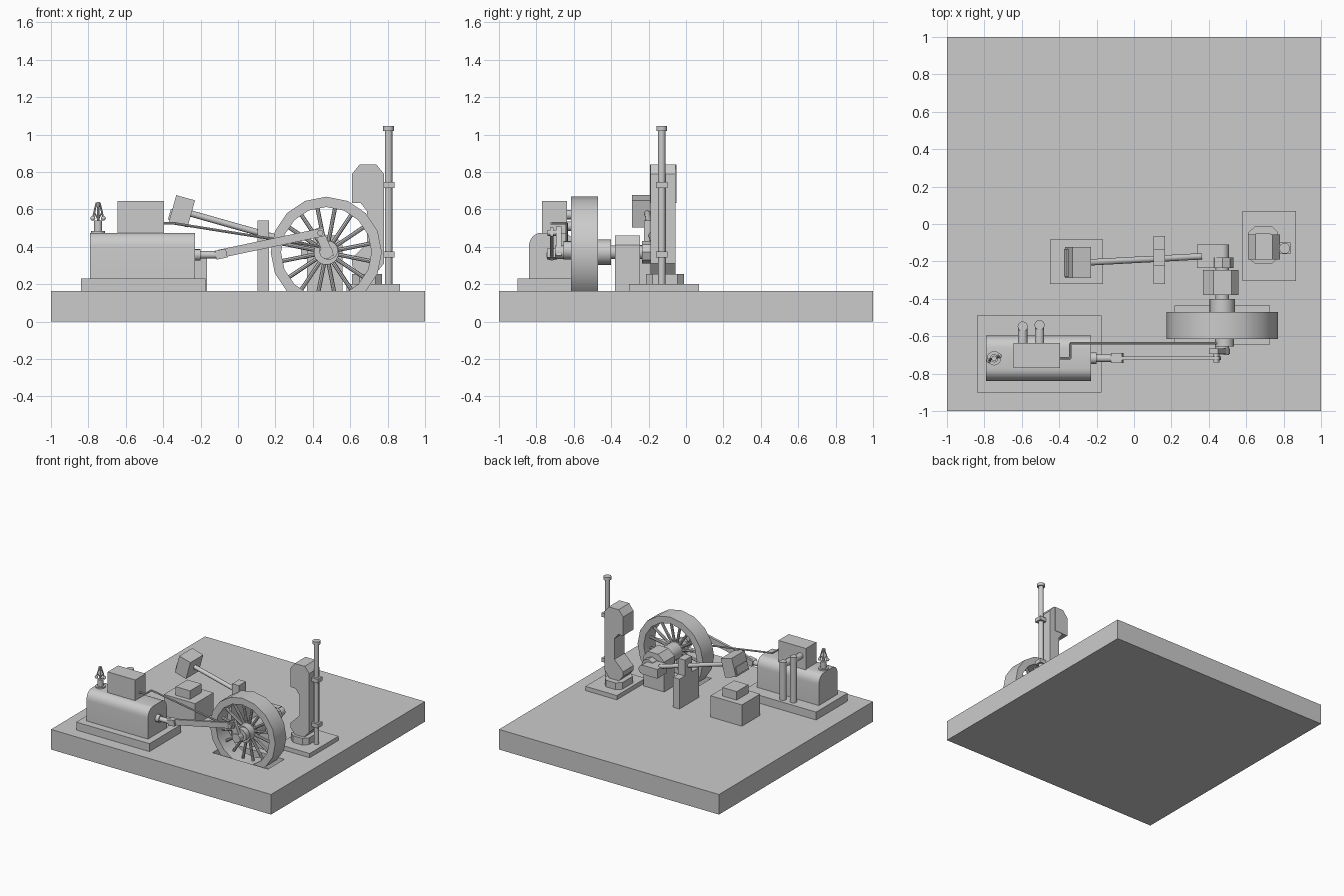
import bpy, bmesh, math
from mathutils import Vector, Matrix

cube = bpy.data.objects.get("Cube")
if cube:
    bpy.data.objects.remove(cube, do_unlink=True)

grey = bpy.data.materials.new("plain grey")
grey.use_nodes = True
GREY = (0.6, 0.6, 0.6, 1)
grey.diffuse_color = GREY
grey.node_tree.nodes["Principled BSDF"].inputs["Base Color"].default_value = GREY


def finish(name, bm, smooth=False):
    bmesh.ops.recalc_face_normals(bm, faces=bm.faces)
    me = bpy.data.meshes.new(name)
    bm.to_mesh(me)
    bm.free()
    me.materials.append(grey)
    ob = bpy.data.objects.new(name, me)
    bpy.context.scene.collection.objects.link(ob)
    if smooth:
        bpy.ops.object.select_all(action="DESELECT")
        ob.select_set(True)
        bpy.context.view_layer.objects.active = ob
        bpy.ops.object.shade_smooth_by_angle(angle=math.radians(35))
    return ob


def box(name, x, y, z, tilt=0):
    """Box from min/max ranges, optionally tilted about y."""
    bm = bmesh.new()
    bmesh.ops.create_cube(bm, size=1)
    size = Matrix.Diagonal((x[1] - x[0], y[1] - y[0], z[1] - z[0], 1))
    mid = Matrix.Translation((sum(x) / 2, sum(y) / 2, sum(z) / 2))
    bm.transform(mid @ Matrix.Rotation(tilt, 4, "Y") @ size)
    return finish(name, bm)


def rod(name, a, b, r, sides=16, r2=None):
    """Cylinder or cone between two points."""
    a, b = Vector(a), Vector(b)
    bm = bmesh.new()
    bmesh.ops.create_cone(bm, cap_ends=True, segments=sides, radius1=r,
                          radius2=r if r2 is None else r2, depth=(b - a).length)
    turn = (b - a).to_track_quat("Z", "Y").to_matrix().to_4x4()
    bm.transform(Matrix.Translation((a + b) / 2) @ turn)
    return finish(name, bm, True)


def bar(name, a, b, width, height):
    """Rectangular bar in an xz plane between two points."""
    a, b = Vector(a), Vector(b)
    d, m = b - a, (a + b) / 2
    h = d.length / 2
    return box(name, (m.x - h, m.x + h), (m.y - width / 2, m.y + width / 2),
               (m.z - height / 2, m.z + height / 2), -math.atan2(d.z, d.x))


def prism(name, pts, axis, lo, hi, smooth=False):
    """Extrude a 2D outline along one axis."""
    place = {"x": lambda p: (lo, p[0], p[1]), "y": lambda p: (p[0], lo, p[1]),
             "z": lambda p: (p[0], p[1], lo)}[axis]
    bm = bmesh.new()
    face = bm.faces.new([bm.verts.new(place(p)) for p in pts])
    out = bmesh.ops.extrude_face_region(bm, geom=[face])
    step = Vector([(hi - lo) if c == axis else 0 for c in "xyz"])
    bmesh.ops.translate(bm, vec=step, verts=[v for v in out["geom"] if isinstance(v, bmesh.types.BMVert)])
    return finish(name, bm, smooth)


def ball(name, at, r):
    bm = bmesh.new()
    bmesh.ops.create_uvsphere(bm, u_segments=12, v_segments=8, radius=r)
    bm.transform(Matrix.Translation(at))
    return finish(name, bm, True)


# Floor slab with the flywheel pit
FLOOR = 0.165
slab = box("floor_slab", (-1, 1), (-1, 1), (0, FLOOR))
cutter = box("pit_cutter", (0.22, 0.725), (-0.645, -0.435), (0.05, 0.3))
cutter.hide_render = True
cutter.hide_set(True)
cut = slab.modifiers.new("pit", "BOOLEAN")
cut.object, cut.operation, cut.solver = cutter, "DIFFERENCE", "EXACT"
bpy.context.view_layer.objects.active = slab
bpy.ops.object.modifier_apply(modifier="pit")
bpy.data.objects.remove(cutter, do_unlink=True)

# Steam engine: plinth, round-shouldered cylinder casing, steam chest
EY = -0.718
box("engine_plinth", (-0.84, -0.175), (-0.9, -0.49), (FLOOR, 0.23))
arch = [(EY - 0.122, 0.23)]
for side in (-1, 1):
    steps = range(7) if side < 0 else range(6, -1, -1)
    for i in steps:
        t = math.pi / 2 * i / 6
        arch.append((EY + side * (0.057 + 0.065 * math.cos(t)), 0.4 + 0.075 * math.sin(t)))
arch.append((EY + 0.122, 0.23))
prism("engine_casing", arch, "x", -0.79, -0.23, True)
box("steam_chest", (-0.645, -0.395), (-0.77, -0.635), (0.46, 0.645))

# Steam pipes behind the engine
for name, x, y, z in (("inlet_pipe", -0.595, -0.548, 0.572), ("exhaust_pipe", -0.505, -0.54, 0.51)):
    rod(name, (x, y, 0.23), (x, y, z + 0.03), 0.027)
    rod(name + "_branch", (x, y, z), (x, -0.65, z), 0.025)

# Governor with swinging balls
GX = -0.748
rod("governor_flange", (GX, EY, 0.47), (GX, EY, 0.485), 0.038)
rod("governor_pedestal", (GX, EY, 0.48), (GX, EY, 0.54), 0.022)
rod("governor_spindle", (GX, EY, 0.54), (GX, EY, 0.64), 0.007, 8)
rod("governor_cap", (GX, EY, 0.615), (GX, EY, 0.638), 0.014, 10)
for s in (-1, 1):
    end = (GX + s * 0.028, EY + s * 0.012, 0.553)
    rod("governor_arm", (GX + s * 0.01, EY, 0.63), end, 0.005, 8)
    rod("governor_link", (GX, EY, 0.545), (GX + s * 0.02, EY + s * 0.008, 0.585), 0.004, 8)
    ball("governor_ball", end, 0.013)

# Piston rod, crosshead, connecting rod and crank
WX, WZ = 0.472, 0.371
PIN = (0.44, -0.72, 0.475)
rod("piston_gland", (-0.235, EY, 0.357), (-0.2, EY, 0.357), 0.03)
rod("piston_rod", (-0.23, EY, 0.357), (-0.1, EY, 0.357), 0.02)
box("crosshead", (-0.12, -0.06), (-0.742, -0.69), (0.337, 0.385), -0.2)
bar("connecting_rod", (-0.1, EY, 0.362), (0.46, EY, 0.48), 0.02, 0.045)
bar("crank_arm", (0.425, -0.68, 0.5), (0.49, -0.68, 0.345), 0.03, 0.05)
rod("crank_pin", (PIN[0], -0.74, PIN[2]), (PIN[0], -0.665, PIN[2]), 0.016)

# Valve gear
VY = -0.638
rod("valve_stem", (-0.4, EY, 0.525), (-0.34, EY, 0.525), 0.007, 8)
rod("valve_cross_link", (-0.34, EY, 0.525), (-0.34, VY, 0.525), 0.007, 8)
rod("valve_rod", (-0.34, VY, 0.525), (0.45, VY, 0.4), 0.007, 8)
rod("eccentric", (WX + 0.012, -0.655, WZ + 0.01), (WX + 0.012, -0.612, WZ + 0.01), 0.05)

# Flywheel: rim, spokes and hub on the main shaft
SIDES, SPOKES = 16, 16
bm = bmesh.new()
rings = []
for i in range(SIDES):
    a = math.tau * i / SIDES
    rings.append([bm.verts.new((WX + r * math.cos(a), y, WZ + r * math.sin(a)))
                  for r, y in ((0.297, -0.615), (0.297, -0.47), (0.242, -0.47), (0.242, -0.615))])
for i in range(SIDES):
    p, q = rings[i], rings[(i + 1) % SIDES]
    for k in range(4):
        bm.faces.new((p[k], q[k], q[(k + 1) % 4], p[(k + 1) % 4]))
finish("flywheel_rim", bm, True)
for i in range(SPOKES):
    a = math.tau * (i + 0.5) / SPOKES
    c, s = math.cos(a), math.sin(a)
    rod("flywheel_spoke", (WX + 0.05 * c, -0.542, WZ + 0.05 * s),
        (WX + 0.25 * c, -0.542, WZ + 0.25 * s), 0.011, 8)
rod("flywheel_hub", (WX, -0.61, WZ), (WX, -0.4, WZ), 0.067, 20)
rod("main_shaft", (WX, -0.7, WZ), (WX, -0.11, WZ), 0.036, 20)

# Main bearing and the cam that trips the hammer
bearing = [(0.37, FLOOR), (0.37, 0.41), (0.425, 0.46), (0.52, 0.46), (0.56, 0.41), (0.56, FLOOR)]
prism("main_bearing", bearing, "y", -0.38, -0.245)
rod("cam_collar", (WX, -0.235, WZ), (WX, -0.18, WZ), 0.06, 8)
box("trip_cam", (0.337, 0.475), (-0.235, -0.11), (0.335, 0.41))

# Trip hammer: fulcrum, helve, head and anvil
box("fulcrum_post", (0.105, 0.165), (-0.32, -0.065), (FLOOR, 0.41))
box("fulcrum_bracket", (0.105, 0.165), (-0.225, -0.135), (0.41, 0.54))
rod("hammer_helve", (-0.33, -0.21, 0.6), (0.36, -0.173, 0.405), 0.017, 12)
box("hammer_head", (-0.352, -0.248), (-0.29, -0.122), (0.515, 0.665), 0.27)
box("hammer_face", (-0.367, -0.33), (-0.28, -0.135), (0.54, 0.6), 0.27)
box("anvil_block", (-0.45, -0.165), (-0.32, -0.083), (FLOOR, 0.34))
box("anvil", (-0.37, -0.24), (-0.28, -0.13), (0.34, 0.41))

# Upright power hammer with an open C-shaped frame
box("press_plinth", (0.58, 0.865), (-0.305, 0.07), (FLOOR, 0.2))
foot = [(0.61, -0.18), (0.65, -0.215), (0.735, -0.215), (0.77, -0.18),
        (0.77, -0.045), (0.735, -0.01), (0.65, -0.01), (0.61, -0.045)]
prism("press_foot", foot, "z", 0.2, 0.255)
frame = [(0.65, 0.255), (0.735, 0.255), (0.78, 0.31), (0.78, 0.79), (0.74, 0.84), (0.65, 0.84),
         (0.61, 0.79), (0.61, 0.635), (0.655, 0.635), (0.69, 0.59), (0.69, 0.42),
         (0.61, 0.34), (0.61, 0.3)]
prism("press_frame", frame, "y", -0.19, -0.055)
for y in (-0.193, -0.055):
    box("press_side_plate", (0.65, 0.73), (y, y + 0.003), (0.635, 0.84))

# Steam column clamped to the press
CX, CY = 0.805, -0.13
rod("steam_column", (CX, CY, 0.2), (CX, CY, 1.045), 0.02)
rod("column_cap", (CX, CY, 1.02), (CX, CY, 1.045), 0.029)
for z in (0.36, 0.73):
    box("column_clamp", (0.775, 0.838), (CY - 0.03, CY + 0.03), (z - 0.016, z + 0.016))
